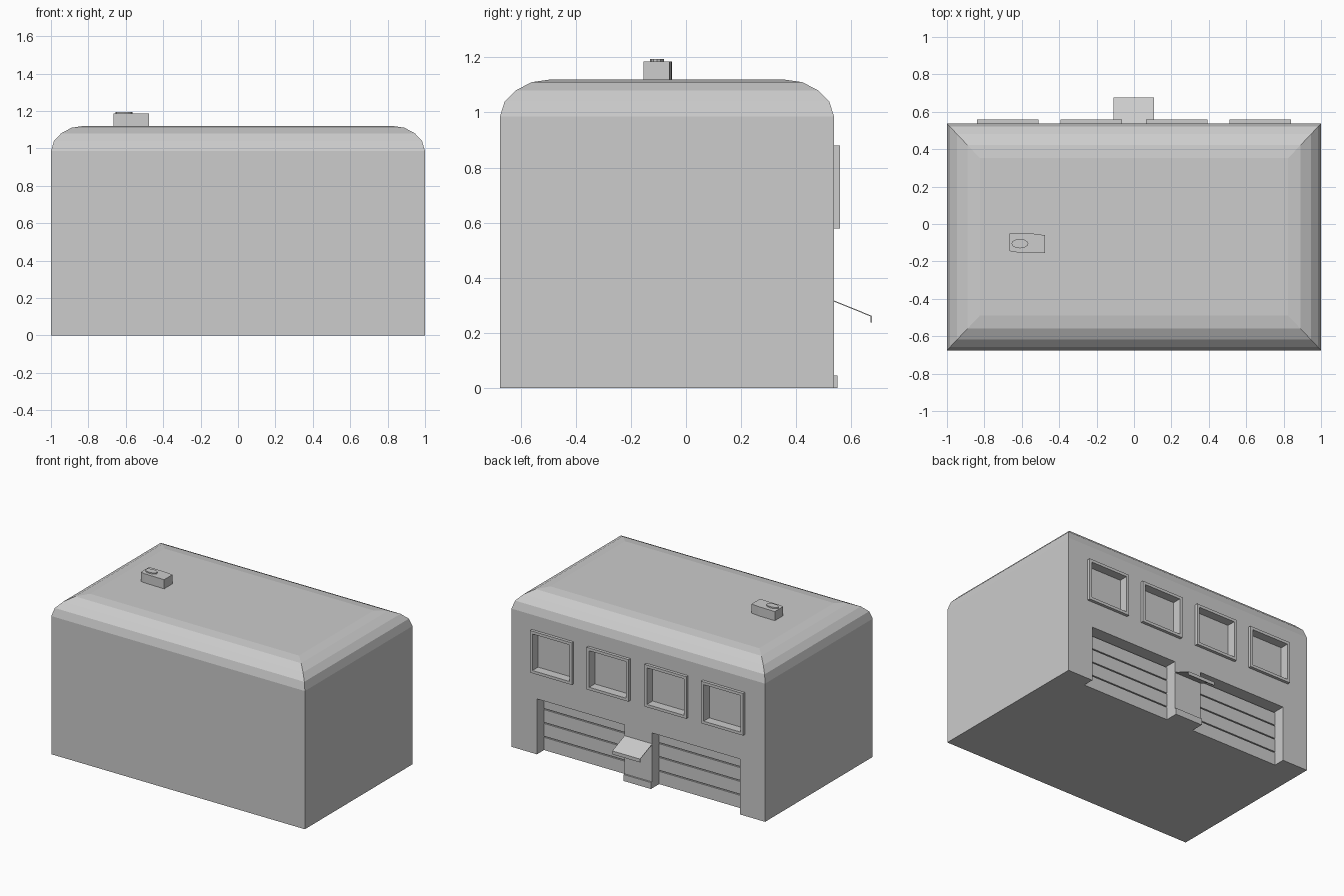
import bpy, bmesh, math

if "Cube" in bpy.data.objects:
    bpy.data.objects.remove(bpy.data.objects["Cube"])

grey = bpy.data.materials.new("light_grey")
grey.diffuse_color = (0.604, 0.604, 0.604, 1)
grey.use_nodes = True
grey.node_tree.nodes["Principled BSDF"].inputs["Base Color"].default_value = grey.diffuse_color

BACK, FRONT = 0.537, -0.675      # wall planes


def finish(name, bm):
    bmesh.ops.recalc_face_normals(bm, faces=bm.faces)
    me = bpy.data.meshes.new(name)
    bm.to_mesh(me)
    bm.free()
    me.materials.append(grey)
    ob = bpy.data.objects.new(name, me)
    bpy.context.collection.objects.link(ob)
    return ob


def loft(name, rings):
    """Closed solid through a stack of matching rings."""
    bm = bmesh.new()
    loops = [[bm.verts.new(p) for p in r] for r in rings]
    for a, b in zip(loops, loops[1:]):
        for i in range(len(a)):
            j = (i + 1) % len(a)
            bm.faces.new((a[i], a[j], b[j], b[i]))
    bm.faces.new(loops[0])
    bm.faces.new(loops[-1])
    return finish(name, bm)


def rect(x0, x1, y0, y1, z):
    return [(x0, y0, z), (x1, y0, z), (x1, y1, z), (x0, y1, z)]


def box(name, x0, x1, y0, y1, z0, z1):
    return loft(name, [rect(x0, x1, y0, y1, z0), rect(x0, x1, y0, y1, z1)])


def cut(target, cutter):
    cutter.hide_render = True
    mod = target.modifiers.new("cut", 'BOOLEAN')
    mod.operation = 'DIFFERENCE'
    mod.solver = 'EXACT'
    mod.object = cutter
    bpy.context.view_layer.objects.active = target
    bpy.ops.object.modifier_apply(modifier=mod.name)
    bpy.data.objects.remove(cutter)


# Building body with a rounded, mitred roof edge
profile = [(0, 0), (0, 0.985), (0.017, 1.04), (0.057, 1.08), (0.115, 1.11), (0.185, 1.12)]
body = loft("building_body", [
    rect(-1 + i * 0.95, 1 - i * 0.95, FRONT + i, BACK - i, z) for i, z in profile])

# Two garage bays with slatted roller doors
bay_depth, bay_top = 0.08, 0.395
for side, x0, x1 in (("left", -0.80, -0.108), ("right", 0.108, 0.80)):
    cut(body, box("bay_cutter", x0, x1, BACK - bay_depth - 0.01, BACK + 0.1, -0.1, bay_top))
    pitch = bay_top / 4
    for k in range(4):
        box(f"garage_slat_{side}_{k + 1}", x0, x1, BACK - bay_depth - 0.01, BACK - bay_depth,
            k * pitch, (k + 1) * pitch - 0.008)

# Four windows: recessed pane and raised frame
z0, z1, bar = 0.58, 0.88, 0.02
for n, cx in enumerate((-0.675, -0.228, 0.228, 0.675)):
    x0, x1 = cx - 0.165, cx + 0.165
    opening = (x0 + bar, x1 - bar, BACK - 0.042, BACK + 0.1, z0 + bar, z1 - bar)
    cut(body, box("window_cutter", *opening))
    frame = box(f"window_frame_{n + 1}", x0, x1, BACK, BACK + 0.021, z0, z1)
    cut(frame, box("frame_cutter", x0 + bar, x1 - bar, BACK - 0.1, BACK + 0.1,
                   z0 + bar, z1 - bar))

# Sloped awning with a small front lip, and a doorstep below it
section = [(BACK, 0.318), (0.675, 0.262), (0.675, 0.238), (0.670, 0.238),
           (0.670, 0.260), (BACK, 0.314)]
loft("awning", [[(x, y, z) for y, z in section] for x in (-0.11, 0.108)])
box("doorstep", -0.108, 0.108, BACK - 0.005, 0.549, 0, 0.046)

# Rooftop unit with slightly bowed sides and an oval vent
plan = [(-0.665, -0.145), (-0.63, -0.151), (-0.475, -0.154),
        (-0.475, -0.06), (-0.535, -0.052), (-0.665, -0.05)]
loft("roof_unit", [[(x, y, z) for x, y in plan] for z in (1.11, 1.185)])
oval = [(-0.61 + 0.045 * math.cos(a), -0.105 + 0.025 * math.sin(a))
        for a in (math.tau * k / 12 for k in range(12))]
loft("roof_vent", [[(x, y, z) for x, y in oval] for z in (1.18, 1.194)])
